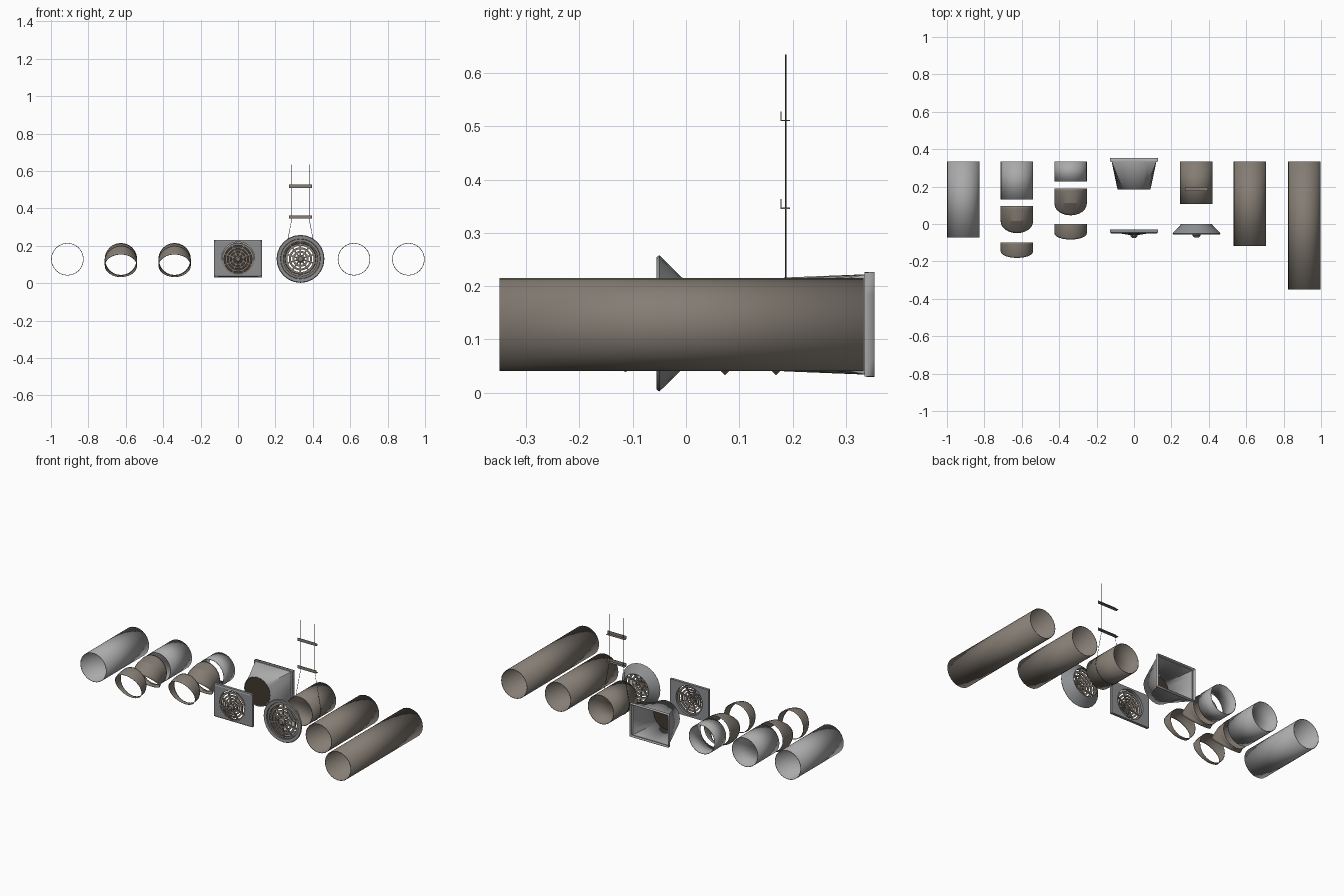
import bpy, bmesh, math
from mathutils import Vector, Matrix

if "Cube" in bpy.data.objects:
    bpy.data.objects.remove(bpy.data.objects["Cube"])

R, ZC, N = 0.0865, 0.128, 24
BACK = 0.333


def material(name, rgb):
    m = bpy.data.materials.new(name)
    m.diffuse_color = (*rgb, 1)
    m.use_nodes = True
    m.node_tree.nodes["Principled BSDF"].inputs["Base Color"].default_value = m.diffuse_color
    return m


GREY = material("galvanised grey", (0.40, 0.40, 0.40))
TAUPE = material("taupe", (0.235, 0.205, 0.175))
MID = material("register grey", (0.27, 0.275, 0.28))
DARK = material("dark brown", (0.055, 0.04, 0.03))
WIRE = material("wire", (0.06, 0.06, 0.06))


def finish(bm, name, mat, smooth=True, wall=0):
    bmesh.ops.remove_doubles(bm, verts=bm.verts, dist=0.0002)
    bmesh.ops.recalc_face_normals(bm, faces=bm.faces)
    me = bpy.data.meshes.new(name)
    bm.to_mesh(me)
    bm.free()
    ob = bpy.data.objects.new(name, me)
    bpy.context.collection.objects.link(ob)
    me.materials.append(mat)
    if wall:
        s = ob.modifiers.new("wall", "SOLIDIFY")
        s.thickness, s.offset = wall, 0
    if smooth:
        bpy.ops.object.select_all(action="DESELECT")
        ob.select_set(True)
        bpy.context.view_layer.objects.active = ob
        bpy.ops.object.shade_smooth_by_angle(angle=math.radians(20))
    return ob


def loft(bm, rings, cap=False):
    """Skin a list of closed point loops."""
    loops = [[bm.verts.new(p) for p in r] for r in rings]
    for a, b in zip(loops, loops[1:]):
        n = len(a)
        for i in range(n):
            bm.faces.new((a[i], a[(i + 1) % n], b[(i + 1) % n], b[i]))
    if cap:
        bm.faces.new(loops[0])
        bm.faces.new(loops[-1])


def circle(x, y, r, z=ZC, n=N):
    return [(x + r * math.cos(2 * math.pi * i / n), y, z + r * math.sin(2 * math.pi * i / n))
            for i in range(n)]


def rect(x, y, hx, hz, z=ZC):
    # a square loop with the same point count as a circle
    out = []
    for i in range(N):
        c, s = math.cos(2 * math.pi * i / N), math.sin(2 * math.pi * i / N)
        m = max(abs(c), abs(s))
        out.append((x + hx * c / m, y, z + hz * s / m))
    return out


def box(bm, lo, hi, rot=None):
    lo, hi = Vector(lo), Vector(hi)
    m = Matrix.Translation((lo + hi) / 2) @ Matrix.Diagonal((*(hi - lo), 1))
    bmesh.ops.create_cube(bm, size=1, matrix=(rot @ m) if rot else m)


def pipe(name, x, y0, mat):
    bm = bmesh.new()
    loft(bm, [circle(x, y0, R - 0.001), circle(x, BACK, R - 0.001)])
    finish(bm, name, mat, wall=0.003)


def elbow(name, x, y0, bend, a, mat):
    """Mitred elbow that turns down about its bottom edge."""
    zb = ZC - R + 0.001
    r = R - 0.001
    end = (y0 - a - a * math.cos(bend), zb - a * math.sin(bend), bend)
    rings = []
    for py, pz, ang in ((y0, zb, 0), (y0 - a, zb, 0), (y0 - a, zb, bend / 2), (y0 - a, zb, bend), end):
        ring = []
        for i in range(N):
            t = 2 * math.pi * i / N
            h = r + r * math.sin(t)
            ring.append((x + r * math.cos(t), py - h * math.sin(ang), pz + h * math.cos(ang)))
        rings.append(ring)
    bm = bmesh.new()
    loft(bm, rings)
    finish(bm, name, mat, wall=0.002)


def grille(name, x, z, rad, y_rim, y_mid, mat, spokes=8):
    """Shallow dished grille: rings, spokes and a centre knob."""
    bm = bmesh.new()
    yy = lambda f: y_mid + (y_rim - y_mid) * f
    for f0, f1 in ((0.30, 0.40), (0.48, 0.58), (0.66, 0.77), (0.86, 1.0)):
        d = 0.006
        loft(bm, [circle(x, yy(f0), f0 * rad, z), circle(x, yy(f1), f1 * rad, z),
                  circle(x, yy(f1) + d, f1 * rad, z), circle(x, yy(f0) + d, f0 * rad, z),
                  circle(x, yy(f0), f0 * rad, z)])
    slope = math.atan2(y_rim - y_mid, rad)
    for k in range(spokes):
        rot = (Matrix.Translation((x, y_mid, z)) @ Matrix.Rotation(2 * math.pi * (k + 0.5) / spokes, 4, "Y")
               @ Matrix.Rotation(slope, 4, "Z"))
        box(bm, (0.1 * rad, -0.001, -0.004), (0.95 * rad, 0.008, 0.004), rot)
    loft(bm, [circle(x, y_mid + 0.004, 0.2 * rad, z), circle(x, y_mid - 0.004, 0.2 * rad, z),
              circle(x, y_mid - 0.013, 0.12 * rad, z)], cap=True)
    finish(bm, name, mat)


def wire(name, pts, mat, r=0.0012):
    cu = bpy.data.curves.new(name, "CURVE")
    cu.dimensions, cu.bevel_depth, cu.bevel_resolution = "3D", r, 0
    sp = cu.splines.new("POLY")
    sp.points.add(len(pts) - 1)
    for p, q in zip(sp.points, pts):
        p.co = (*q, 1)
    ob = bpy.data.objects.new(name, cu)
    bpy.context.collection.objects.link(ob)
    cu.materials.append(mat)


# straight ducts
for nm, x, y0, m in (("grey_duct_long", -0.912, -0.073, GREY), ("grey_duct_medium", -0.626, 0.13, GREY),
                     ("grey_duct_short", -0.339, 0.226, GREY), ("taupe_duct_short", 0.334, 0.108, TAUPE),
                     ("taupe_duct_medium", 0.62, -0.118, TAUPE), ("taupe_duct_long", 0.911, -0.35, TAUPE)):
    pipe(nm, x, y0, m)

# elbow pieces
A45, A22 = math.radians(45), math.radians(22.5)
elbow("elbow_45_left", -0.626, 0.095, A45, 0.013, TAUPE)
elbow("elbow_22_left", -0.626, -0.10, A22, 0.008, TAUPE)
elbow("elbow_45_right", -0.339, 0.19, A45, 0.013, TAUPE)
elbow("elbow_22_right", -0.339, 0.0, A22, 0.009, TAUPE)

# round-to-rectangular transition, rim and dark throat
bm = bmesh.new()
loft(bm, [circle(0, 0.184, R), rect(0, 0.336, 0.119, 0.093), rect(0, 0.336, 0.128, 0.097),
          rect(0, 0.354, 0.128, 0.097)])
finish(bm, "transition_hood", GREY, wall=0.003)
bm = bmesh.new()
loft(bm, [circle(0, 0.186, R - 0.003), circle(0, 0.190, R - 0.003)], cap=True)
finish(bm, "transition_throat", DARK)

# rectangular register: frame with round hole, and grille
ZR = 0.133
bm = bmesh.new()
loft(bm, [circle(0, -0.030, 0.088, ZR), rect(0, -0.030, 0.128, 0.098, ZR), rect(0, -0.046, 0.128, 0.098, ZR),
          rect(0, -0.050, 0.121, 0.091, ZR), circle(0, -0.050, 0.088, ZR), circle(0, -0.030, 0.088, ZR)])
finish(bm, "register_frame", MID)
grille("register_grille", 0, 0.128, 0.087, -0.048, -0.062, TAUPE)

# round diffuser: flared collar and grille
XD, ZD = 0.334, 0.130
bm = bmesh.new()
loft(bm, [circle(XD, 0.0, 0.083, ZD), circle(XD, -0.008, 0.085, ZD), circle(XD, -0.050, 0.127, ZD),
          circle(XD, -0.054, 0.124, ZD), circle(XD, -0.052, 0.108, ZD), circle(XD, -0.036, 0.104, ZD)])
finish(bm, "diffuser_collar", MID, wall=0.002)
grille("diffuser_grille", XD, ZD, 0.107, -0.046, -0.058, TAUPE, 10)

# hanger: L brackets, rods and a sling round the duct
YH = 0.187
for i, z in enumerate((0.345, 0.510)):
    bm = bmesh.new()
    box(bm, (XD - 0.062, 0.177, z), (XD + 0.062, 0.195, z + 0.002))
    box(bm, (XD - 0.062, 0.177, z), (XD + 0.062, 0.179, z + 0.018))
    finish(bm, "hanger_bracket_%d" % (i + 1), TAUPE, smooth=False)
for nm, s in (("left", -1), ("right", 1)):
    wire("hanger_rod_" + nm, [(XD + s * 0.046, YH, 0.635), (XD + s * 0.046, YH, 0.345)], WIRE)
arc = [math.radians(20 - 220 * i / 20) for i in range(21)]
sling = [(XD + 0.046, YH, 0.345)] + [(XD + (R + 0.001) * math.cos(t), YH, ZC + (R + 0.001) * math.sin(t))
                                     for t in arc] + [(XD - 0.046, YH, 0.345)]
wire("hanger_sling", sling, WIRE)
